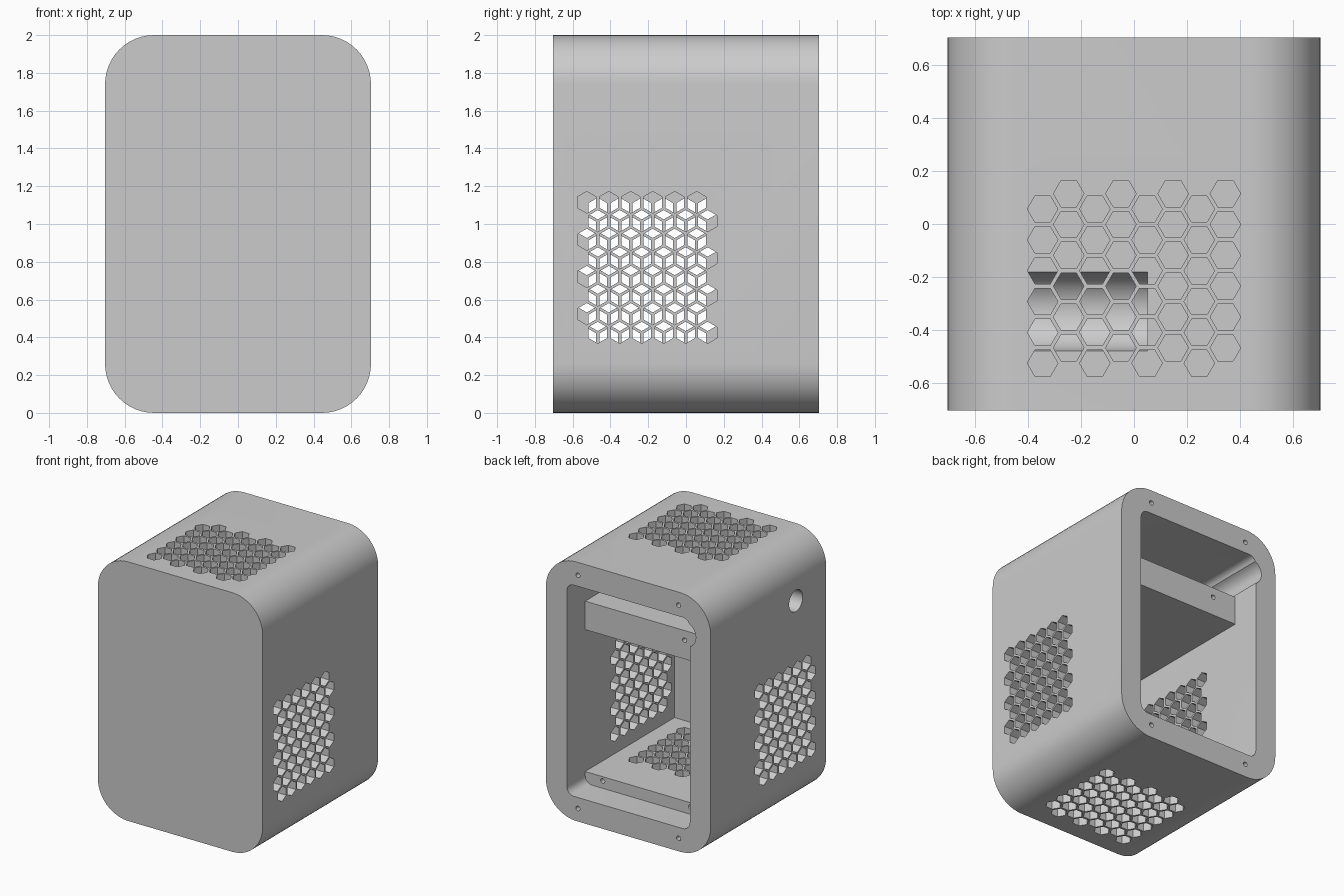
import bpy, bmesh
from math import pi, sin, cos, radians

default_cube = bpy.data.objects.get("Cube")
if default_cube:
    bpy.data.objects.remove(default_cube, do_unlink=True)

grey = bpy.data.materials.new("plain grey")
grey.use_nodes = True
grey.diffuse_color = (0.6, 0.6, 0.6, 1)
grey.node_tree.nodes["Principled BSDF"].inputs["Base Color"].default_value = (0.6, 0.6, 0.6, 1)


def circle(cx, cy, r, n=32, start=0.0):
    return [(cx + r * cos(start + 2 * pi * k / n), cy + r * sin(start + 2 * pi * k / n))
            for k in range(n)]


def rounded_rect(half, low, high, r, steps=12):
    pts = []
    corners = ((half - r, high - r), (r - half, high - r), (r - half, low + r), (half - r, low + r))
    for q, (cx, cy) in enumerate(corners):
        for k in range(steps + 1):
            a = (q + k / steps) * pi / 2
            pts.append((cx + r * cos(a), cy + r * sin(a)))
    return pts


def prism(name, outlines, axis, start, end):
    """Extrude closed outlines along an axis into one object."""
    place = {"X": lambda p, d: (d, p[0], p[1]),
             "Y": lambda p, d: (p[0], d, p[1]),
             "Z": lambda p, d: (p[0], p[1], d)}[axis]
    bm = bmesh.new()
    for outline in outlines:
        a = [bm.verts.new(place(p, start)) for p in outline]
        b = [bm.verts.new(place(p, end)) for p in outline]
        bm.faces.new(a)
        bm.faces.new(b[::-1])
        for i in range(len(a)):
            j = (i + 1) % len(a)
            bm.faces.new((a[j], a[i], b[i], b[j]))
    bmesh.ops.recalc_face_normals(bm, faces=bm.faces[:])
    mesh = bpy.data.meshes.new(name)
    bm.to_mesh(mesh)
    bm.free()
    obj = bpy.data.objects.new(name, mesh)
    bpy.context.collection.objects.link(obj)
    mesh.materials.append(grey)
    return obj


def honeycomb(centre, phase, across_first):
    """Eight staggered rows of six hexagons running along y."""
    outlines = []
    for i in range(8):
        w = centre + (i - 3.5) * 0.0985
        for j in range(6):
            y = -0.525 + 0.1163 * j + (0.058 if (i + phase) % 2 else 0)
            hexagon = circle(w, y, 0.0575, 6)
            outlines.append(hexagon if across_first else [(q, p) for p, q in hexagon])
    return outlines


def cut(target, cutters):
    bpy.context.view_layer.objects.active = target
    for cutter in cutters:
        cutter.hide_render = True
        mod = target.modifiers.new("cut", "BOOLEAN")
        mod.operation = "DIFFERENCE"
        mod.solver = "EXACT"
        mod.object = cutter
        bpy.ops.object.modifier_apply(modifier=mod.name)


# Main parts
shell = prism("shell", [rounded_rect(0.704, 0, 2, 0.26)], "Y", -0.704, 0.704)
shelf = prism("shelf", [[(-0.54, 1.37), (0.54, 1.37), (0.54, 1.59), (-0.54, 1.59)]],
              "Y", -0.63, 0.48)
floor = prism("raised_floor", [[(-0.54, 0.15), (0.54, 0.15), (0.54, 0.275), (-0.54, 0.275)]],
              "Y", -0.63, 0.48)

# Cutters
cavity = prism("cavity_cutter", [rounded_rect(0.525, 0.185, 1.815, 0.06, 6)], "Y", -0.61, 0.8)
channel = prism("channel_cutter", [circle(-0.48, 1.69, 0.097)], "Y", -0.18, 0.8)
socket = prism("socket_cutter", [circle(-0.335, 1.61, 0.083)], "X", -0.8, -0.45)
trough = prism("trough_cutter", [circle(-0.33, 1.61, 0.15, 48)], "X", -0.6, 0.05)
rim_screws = prism("rim_screw_cutter",
                   [circle(x, z, 0.018, 16) for x in (-0.43, 0.43) for z in (0.1, 1.9)],
                   "Y", 0.5, 0.8)
floor_screws = prism("floor_screw_cutter", [circle(x, 0.242, 0.018, 16) for x in (-0.375, 0.375)],
                     "Y", 0.3, 0.6)
shelf_screw = prism("shelf_screw_cutter", [circle(-0.324, 1.515, 0.018, 16)], "Y", 0.3, 0.6)
top_vent = prism("top_vent_cutter", honeycomb(0, 0, True), "Z", 1.7, 2.1)
bottom_vent = prism("bottom_vent_cutter", honeycomb(0, 0, True), "Z", -0.1, 0.35)
left_vent = prism("left_vent_cutter", honeycomb(0.77, 1, False), "X", 0.45, 0.8)
right_vent = prism("right_vent_cutter", honeycomb(0.737, 0, False), "X", -0.8, -0.45)

cut(shell, [cavity, channel, socket, rim_screws, top_vent, bottom_vent, left_vent, right_vent])
cut(shelf, [trough, shelf_screw])
cut(floor, [floor_screws, bottom_vent])

for helper in (cavity, channel, socket, trough, rim_screws, floor_screws, shelf_screw,
               top_vent, bottom_vent, left_vent, right_vent):
    bpy.data.objects.remove(helper, do_unlink=True)

# Smooth the curves, keep the edges sharp
for part in (shell, shelf, floor):
    bpy.ops.object.select_all(action="DESELECT")
    part.select_set(True)
    bpy.context.view_layer.objects.active = part
    bpy.ops.object.shade_smooth_by_angle(angle=radians(30))
